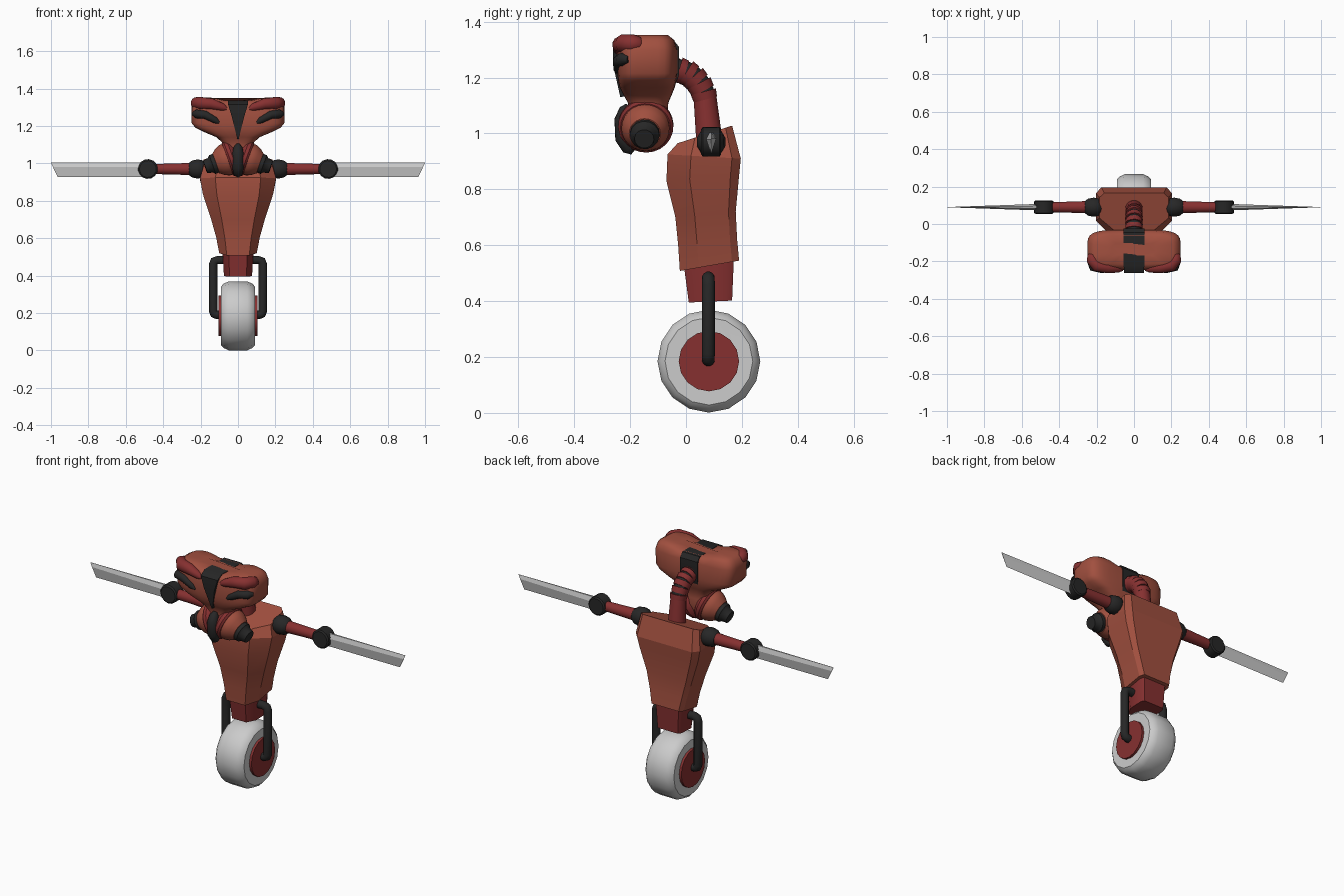
import bpy, bmesh, math
from mathutils import Vector

if "Cube" in bpy.data.objects:
    bpy.data.objects.remove(bpy.data.objects["Cube"])


def material(name, rgb):
    m = bpy.data.materials.new(name)
    m.diffuse_color = (*rgb, 1)
    m.use_nodes = True
    m.node_tree.nodes["Principled BSDF"].inputs["Base Color"].default_value = m.diffuse_color
    return m


ORANGE = material("orange_red", (0.36, 0.08, 0.05))
RED = material("dark_red", (0.24, 0.03, 0.03))
BLACK = material("black", (0.02, 0.02, 0.02))


def finish(name, bm, mat, mirror=False, angle=35):
    bmesh.ops.recalc_face_normals(bm, faces=bm.faces)
    me = bpy.data.meshes.new(name)
    bm.to_mesh(me)
    bm.free()
    ob = bpy.data.objects.new(name, me)
    bpy.context.collection.objects.link(ob)
    if mat:
        me.materials.append(mat)
    bpy.ops.object.select_all(action='DESELECT')
    ob.select_set(True)
    bpy.context.view_layer.objects.active = ob
    bpy.ops.object.shade_smooth_by_angle(angle=math.radians(angle))
    if mirror:
        mod = ob.modifiers.new("Mirror", 'MIRROR')
        mod.use_mirror_merge = False
    return ob


def loft(name, rings, mat, mirror=False, angle=35):
    """Skin a list of equal-length point rings and cap both ends."""
    bm = bmesh.new()
    vs = [[bm.verts.new(p) for p in r] for r in rings]
    n = len(vs[0])
    for a, b in zip(vs, vs[1:]):
        for i in range(n):
            j = (i + 1) % n
            bm.faces.new((a[i], a[j], b[j], b[i]))
    bm.faces.new(vs[0])
    bm.faces.new(vs[-1])
    return finish(name, bm, mat, mirror, angle)


def sweep(name, path, radii, mat, segs=12, mirror=False, angle=35):
    """Round sections of given radii along a path."""
    pts = [Vector(p) for p in path]
    if not isinstance(radii, (list, tuple)):
        radii = [radii] * len(pts)
    rings = []
    side = None
    for i, (p, r) in enumerate(zip(pts, radii)):
        t = (pts[min(i + 1, len(pts) - 1)] - pts[max(i - 1, 0)]).normalized()
        if side is None:
            side = t.orthogonal()
        side = (side - t * side.dot(t)).normalized()
        up = t.cross(side)
        rings.append([p + r * (math.cos(a) * side + math.sin(a) * up)
                      for a in (2 * math.pi * k / segs for k in range(segs))])
    return loft(name, rings, mat, mirror, angle)


def turned(name, origin, axis, profile, mat, segs=16, mirror=False):
    """Lathe-like part: profile of (distance along axis, radius)."""
    o, d = Vector(origin), Vector(axis).normalized()
    return sweep(name, [o + d * t for t, r in profile], [r for t, r in profile], mat, segs, mirror)


def hull_ring(zf, zb, yf, yb, w):
    """Chamfered body section, tilted from front to back."""
    dy = yb - yf
    half = [(0.6 * w, yf), (w, yf + 0.32 * dy), (w, yb - 0.12 * dy), (0.86 * w, yb)]
    pts = half + [(-x, y) for x, y in reversed(half)]
    return [(x, y, zf + (zb - zf) * (y - yf) / dy) for x, y in pts]


# wheel, hub and fork
turned("wheel_tyre", (0, 0.082, 0.185), (1, 0, 0),
       [(-0.088, 0.10), (-0.09, 0.157), (-0.077, 0.172), (-0.05, 0.184),
        (0.05, 0.184), (0.077, 0.172), (0.09, 0.157), (0.088, 0.10)], None, 16)
turned("wheel_hub", (0, 0.082, 0.185), (1, 0, 0), [(-0.103, 0.108), (0.103, 0.108)], RED, 16)
sweep("wheel_fork", [(0.05, 0.08, 0.483), (0.11, 0.08, 0.483), (0.127, 0.08, 0.477), (0.133, 0.08, 0.46),
                     (0.133, 0.08, 0.21), (0.127, 0.08, 0.195), (0.115, 0.08, 0.19), (0.09, 0.08, 0.19)],
      0.023, BLACK, 12, True, 50)

# torso
loft("waist", [hull_ring(0.395, 0.402, 0.01, 0.165, 0.075),
               hull_ring(0.56, 0.57, -0.012, 0.172, 0.085)], RED)
loft("torso", [hull_ring(0.508, 0.545, -0.022, 0.19, 0.10),
               hull_ring(0.60, 0.62, -0.028, 0.183, 0.117),
               hull_ring(0.70, 0.72, -0.038, 0.178, 0.145),
               hull_ring(0.83, 0.85, -0.07, 0.19, 0.188),
               hull_ring(0.925, 0.91, -0.066, 0.196, 0.203),
               hull_ring(0.965, 1.028, -0.03, 0.165, 0.185)], ORANGE, angle=20)

# arms with blades
arm = (0, 0.09, 0.97)
turned("shoulder_joint", arm, (1, 0, 0),
       [(0.172, 0.03), (0.19, 0.048), (0.215, 0.053), (0.245, 0.047), (0.262, 0.034)], BLACK, 12, True)
turned("arm", arm, (1, 0, 0), [(0.24, 0.034), (0.36, 0.03), (0.45, 0.028)], RED, 12, True)
turned("elbow_joint", (0.482, 0.09, 0.97), (0, 1, 0),
       [(-0.036, 0.045), (-0.03, 0.053), (0.03, 0.053), (0.036, 0.045)], BLACK, 14, True)


def blade_ring(x, slant, t):
    return [(x - slant, 0.09, 0.927), (x - 0.3 * slant, 0.09 + t, 0.98), (x, 0.09 + 0.3 * t, 1.004),
            (x, 0.09 - 0.3 * t, 1.004), (x - 0.3 * slant, 0.09 - t, 0.98)]


loft("arm_blade", [blade_ring(0.49, 0, 0.018), blade_ring(1.0, 0.036, 0.001)], None, True, 10)

# neck with stacked segments
turned("neck_base", (0, 0.082, 0.99), (0, -0.1, 1), [(0, 0.048), (0.15, 0.042)], RED, 12)
neck = [Vector((0, y, z)) for y, z in
        [(0.07, 1.12), (0.062, 1.15), (0.046, 1.18), (0.025, 1.203), (0.0, 1.219), (-0.026, 1.227), (-0.06, 1.23)]]
sweep("neck_core", neck, 0.04, BLACK, 12)
for i, (a, b) in enumerate(zip(neck, neck[1:])):
    d = b - a
    sweep(f"neck_segment_{i + 1}", [a + d * 0.04, a + d * 0.98], [0.044, 0.048], RED, 12)


# head: superellipse sections stacked in z
def head_ring(z, w, yf, yb, e=0.45, n=32):
    ring = []
    for k in range(n):
        a = 2 * math.pi * (k + 0.5) / n
        c, s = math.cos(a), math.sin(a)
        x = w * math.copysign(abs(c) ** e, c)
        y = (yf + yb) / 2 + (yb - yf) / 2 * math.copysign(abs(s) ** e, s)
        dip = 0.035 * max(0, 1 - abs(x) / 0.14) if z > 1.3 else 0
        ring.append((x, y, z - dip))
    return ring


loft("head", [head_ring(0.98, 0.06, -0.19, -0.08, 0.8), head_ring(1.04, 0.095, -0.21, -0.06, 0.8),
              head_ring(1.075, 0.08, -0.205, -0.065, 0.7), head_ring(1.11, 0.083, -0.208, -0.063, 0.6),
              head_ring(1.14, 0.115, -0.225, -0.05), head_ring(1.165, 0.175, -0.238, -0.04),
              head_ring(1.19, 0.228, -0.243, -0.034), head_ring(1.215, 0.248, -0.246, -0.031),
              head_ring(1.30, 0.25, -0.246, -0.031), head_ring(1.335, 0.238, -0.238, -0.04),
              head_ring(1.352, 0.21, -0.215, -0.06), head_ring(1.355, 0.12, -0.17, -0.1)],
     ORANGE, angle=60)

# black strip over the head, ending in a point on the face
strip = [(-0.04, 1.17, 0.05), (-0.025, 1.21, 0.055), (-0.025, 1.31, 0.055), (-0.045, 1.335, 0.055),
         (-0.225, 1.337, 0.055), (-0.262, 1.315, 0.053), (-0.262, 1.25, 0.033), (-0.235, 1.13, 0.003)]
bm = bmesh.new()
left = [bm.verts.new((-w, y, z)) for y, z, w in strip]
right = [bm.verts.new((w, y, z)) for y, z, w in strip]
for i in range(len(strip)):
    j = (i + 1) % len(strip)
    bm.faces.new((left[i], left[j], right[j], right[i]))
bm.faces.new(left)
bm.faces.new(right)
bmesh.ops.triangulate(bm, faces=[f for f in bm.faces if len(f.verts) > 4])
finish("head_strip", bm, BLACK)

# brows and eye slits
sweep("brow", [(0.06, -0.243, 1.292), (0.08, -0.24, 1.30), (0.14, -0.234, 1.318), (0.20, -0.222, 1.322),
               (0.222, -0.19, 1.322), (0.224, -0.165, 1.32), (0.223, -0.15, 1.318)],
      [0.008, 0.02, 0.03, 0.034, 0.033, 0.025, 0.008], RED, 12, True, 60)
sweep("eye", [(0.10, -0.243, 1.217), (0.12, -0.243, 1.23), (0.175, -0.24, 1.26), (0.222, -0.228, 1.265),
              (0.238, -0.205, 1.265)], [0.006, 0.017, 0.022, 0.024, 0.012], BLACK, 10, True, 60)

# breathing canisters and mouthpiece
can, axis = (0.02, -0.143, 1.035), (0.94, -0.04, -0.33)
turned("canister_flange", can, axis, [(-0.02, 0.06), (0.0, 0.09), (0.012, 0.099), (0.03, 0.099), (0.04, 0.09)],
       RED, 24, True)
turned("canister", can, axis, [(0.02, 0.086), (0.055, 0.086), (0.08, 0.075), (0.105, 0.056)], ORANGE, 24, True)
turned("canister_tip", can, axis, [(0.095, 0.05), (0.11, 0.054), (0.125, 0.053), (0.135, 0.042), (0.165, 0.035)],
       BLACK, 14, True)
sweep("mouthpiece", [(0, -0.205, 1.10), (0, -0.215, 1.085), (0, -0.225, 1.05), (0, -0.222, 0.98),
                     (0, -0.205, 0.945), (0, -0.19, 0.932)],
      [0.012, 0.024, 0.032, 0.032, 0.024, 0.01], BLACK, 12, False, 60)
